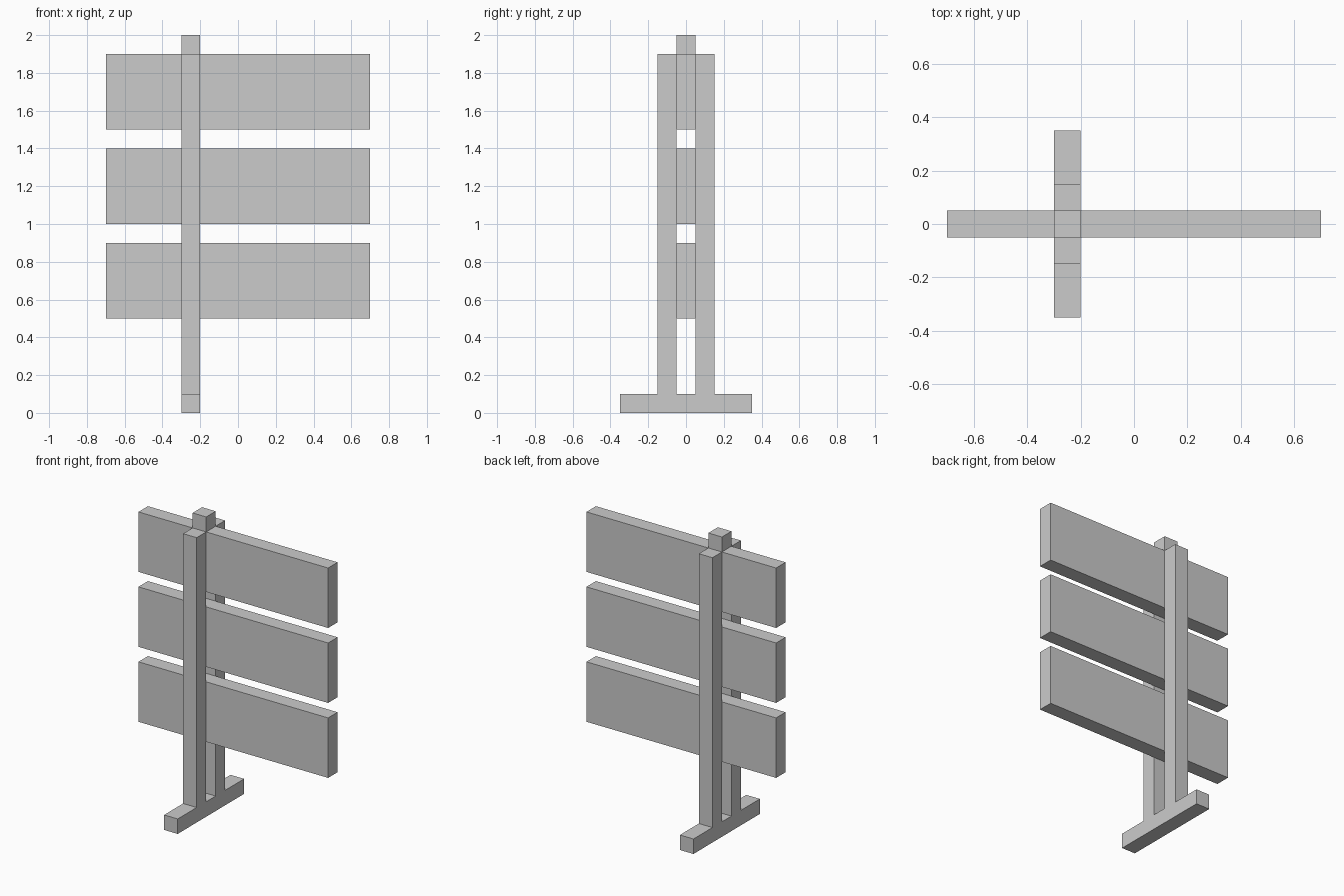
import bpy, bmesh

if "Cube" in bpy.data.objects:
    bpy.data.objects.remove(bpy.data.objects["Cube"])


def prism(name, profile, x0, x1):
    """Extrude a closed (y, z) profile from x0 to x1."""
    bm = bmesh.new()
    face = bm.faces.new([bm.verts.new((x0, y, z)) for y, z in profile])
    ext = bmesh.ops.extrude_face_region(bm, geom=[face])
    moved = [v for v in ext["geom"] if isinstance(v, bmesh.types.BMVert)]
    bmesh.ops.translate(bm, verts=moved, vec=(x1 - x0, 0, 0))
    bmesh.ops.recalc_face_normals(bm, faces=bm.faces)
    mesh = bpy.data.meshes.new(name)
    bm.to_mesh(mesh)
    bm.free()
    obj = bpy.data.objects.new(name, mesh)
    bpy.context.collection.objects.link(obj)
    return obj


def rect(y0, y1, z0, z1):
    return [(y0, z0), (y1, z0), (y1, z1), (y0, z1)]


POST = (-0.3, -0.2)

# Foot with the twin posts rising from it, as one symmetric profile
half = [(0.35, 0), (0.35, 0.1), (0.15, 0.1), (0.15, 1.9), (0.05, 1.9), (0.05, 0.1)]
prism("post_frame", half + [(-y, z) for y, z in reversed(half)], *POST)

# Boards clamped between the posts
for i, z in enumerate((0.5, 1.0, 1.5)):
    prism(f"sign_board_{i + 1}", rect(-0.05, 0.05, z, z + 0.4), -0.7, 0.7)

# Small block on top of the upper board
prism("top_block", rect(-0.05, 0.05, 1.9, 2.0), *POST)
